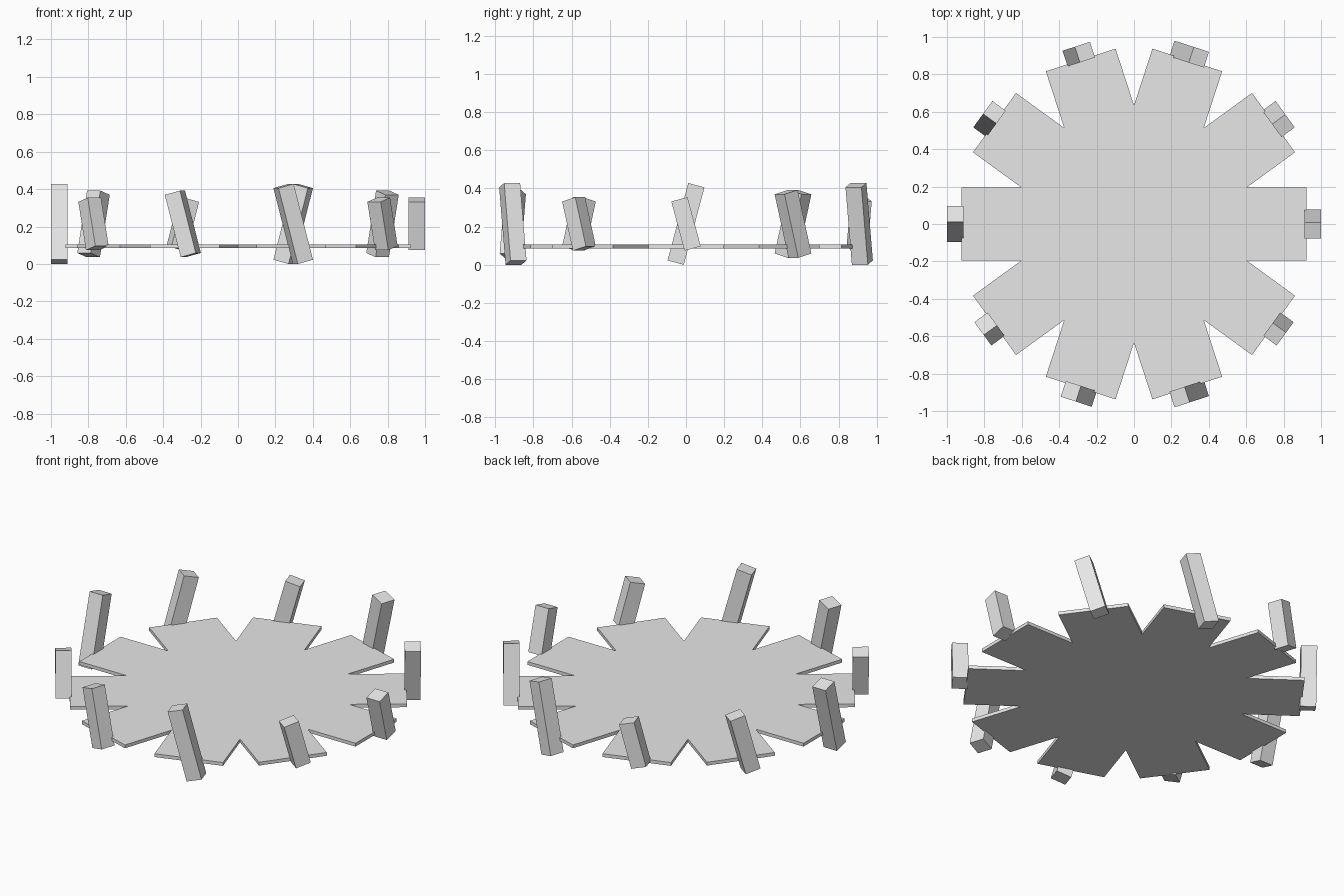
import bpy, bmesh
from math import radians, sin, cos
from mathutils import Matrix, Vector

cube = bpy.data.objects.get("Cube")
if cube:
    bpy.data.objects.remove(cube, do_unlink=True)

ARMS = 10
STEP = radians(360 / ARMS)

# Single plain grey material
grey = bpy.data.materials.new("light_grey")
grey.use_nodes = True
grey.diffuse_color = (0.8, 0.8, 0.8, 1)
grey.node_tree.nodes["Principled BSDF"].inputs["Base Color"].default_value = (0.8, 0.8, 0.8, 1)


def add_object(name, bm):
    bmesh.ops.recalc_face_normals(bm, faces=bm.faces)
    mesh = bpy.data.meshes.new(name)
    bm.to_mesh(mesh)
    bm.free()
    mesh.materials.append(grey)
    obj = bpy.data.objects.new(name, mesh)
    bpy.context.collection.objects.link(obj)
    return obj


# Flat plate: ten square-ended arms meeting in sharp notches
reach, half_width = 0.922, 0.196
bottom, thickness = 0.085, 0.02
notch = half_width / sin(STEP / 2)
arm = [Vector((reach, -half_width, bottom)), Vector((reach, half_width, bottom)),
       Vector((notch * cos(STEP / 2), notch * sin(STEP / 2), bottom))]
bm = bmesh.new()
outline = [bm.verts.new(Matrix.Rotation(i * STEP, 3, "Z") @ p)
           for i in range(ARMS) for p in arm]
base = bm.faces.new(outline)
top = bmesh.ops.extrude_face_region(bm, geom=[base], use_keep_orig=True)
bmesh.ops.translate(bm, vec=(0, 0, thickness),
                    verts=[v for v in top["geom"] if isinstance(v, bmesh.types.BMVert)])
add_object("star_plate", bm)

# Slanted bars at the arm tips, cycling through three lengths
side, radius, mid_height = 0.088, 0.955, 0.214
lengths = (0.267, 0.345, 0.42)
for i in range(ARMS):
    bm = bmesh.new()
    bmesh.ops.create_cube(bm, size=1)
    bmesh.ops.scale(bm, vec=(side, side, lengths[i % 3]), verts=bm.verts)
    bar = add_object(f"slanted_bar_{i + 1}", bm)
    bar.matrix_world = (Matrix.Rotation(i * STEP, 4, "Z")
                        @ Matrix.Translation((radius, 0, mid_height))
                        @ Matrix.Rotation(radians(15), 4, "X"))
